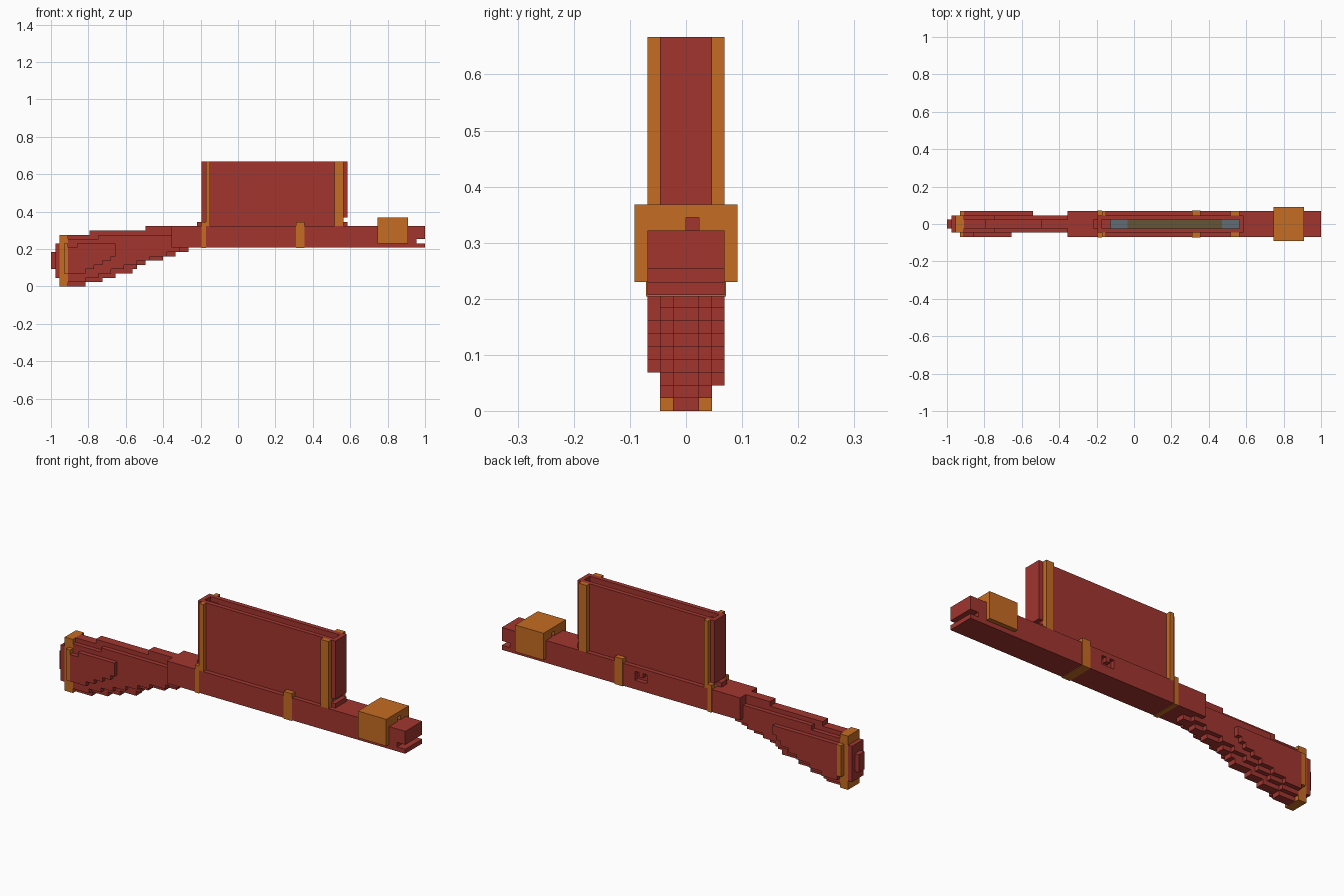
import bpy
import bmesh

cube = bpy.data.objects.get("Cube")
if cube:
    bpy.data.objects.remove(cube, do_unlink=True)

U = 2 / 87      # size of one block
LENGTH = 87


def material(name, rgb):
    mat = bpy.data.materials.new(name)
    mat.use_nodes = True
    colour = (*rgb, 1)
    mat.diffuse_color = colour
    mat.node_tree.nodes["Principled BSDF"].inputs["Base Color"].default_value = colour
    return mat


RED = material("dark red", (.36, .036, .028))
ORANGE = material("burnt orange", (.56, .15, .016))
OLIVE = material("olive brown", (.13, .09, .035))
GREY = material("slate grey", (.12, .15, .17))


def prism(name, mat, outline, y0, y1):
    """Extrude a side outline, in block units, from y0 to y1."""
    bm = bmesh.new()
    verts = [bm.verts.new(((x - LENGTH / 2) * U, y0 * U, z * U)) for x, z in outline]
    face = bm.faces.new(verts)
    new = bmesh.ops.extrude_face_region(bm, geom=[face])["geom"]
    moved = [v for v in new if isinstance(v, bmesh.types.BMVert)]
    bmesh.ops.translate(bm, verts=moved, vec=(0, (y1 - y0) * U, 0))
    bmesh.ops.recalc_face_normals(bm, faces=bm.faces)
    mesh = bpy.data.meshes.new(name)
    bm.to_mesh(mesh)
    bm.free()
    mesh.materials.append(mat)
    obj = bpy.data.objects.new(name, mesh)
    bpy.context.collection.objects.link(obj)
    return obj


def box(name, mat, x0, x1, y0, y1, z0, z1):
    return prism(name, mat, [(x0, z0), (x1, z0), (x1, z1), (x0, z1)], y0, y1)


def pair(name, mat, x0, x1, y0, y1, z0, z1):
    box(name + "_left", mat, x0, x1, y0, y1, z0, z1)
    box(name + "_right", mat, x0, x1, -y1, -y0, z0, z1)


def stairs(start, ends, z, step):
    """Points of a staircase with treads ending at the given x positions."""
    points = []
    for end in ends:
        points += [(start, z), (end, z)]
        start, z = end, z + step
    return points


def stepped(name, mat, x0, low, z_low, high, z_high, y0, y1):
    """Slab with a stepped underside and a stepped top."""
    outline = stairs(x0, low, z_low, 1) + stairs(x0, high, z_high, 1)[::-1]
    prism(name, mat, outline, y0, y1)


# Stock: a core with thinner stepped layers on both sides
stepped("stock_core", RED, 4, [8, 12, 15, 19, 20, 22, 26, 29, 32], 0, [9, 22, 32], 12, -1, 1)
for side, y0, y1 in (("left", 1, 2), ("right", -2, -1)):
    stepped("stock_layer_" + side, RED, 4, [8, 11, 14, 17, 20, 23, 27, 30], 1,
            [11, 30], 11, y0, y1)
stepped("stock_panel_left", RED, 4, [8, 11, 14, 16, 18, 19, 20], 2, [20], 10, 2, 3)
stepped("stock_panel_right", RED, 4, [8, 10, 12, 14, 15], 3, [6, 15], 9, -3, -2)

# Butt band and cap
box("butt_band", ORANGE, 2, 4, -2, 2, 0, 12)
pair("butt_band_side", ORANGE, 3, 4, 2, 3, 3, 10)
box("butt_plate", RED, 1, 2, -2, 2, 2, 10)
box("butt_pad", RED, 0, 1, -1, 1, 4, 8)

# Body with a slotted front end and a recess in its left side
prism("body", RED, [(28, 9), (87, 9), (87, 10), (85, 10), (85, 11), (87, 11),
                    (87, 14), (28, 14)], -3, 2)
box("body_side_rear", RED, 28, 51, 2, 3, 9, 14)
prism("body_side_front", RED, [(54, 9), (87, 9), (87, 10), (85, 10), (85, 11),
                               (87, 11), (87, 14), (54, 14)], 2, 3)
box("body_side_below_recess", RED, 51, 54, 2, 3, 9, 11)
box("body_side_above_recess", RED, 51, 54, 2, 3, 13, 14)
box("recess_catch", RED, 52, 53, 2, 3, 12, 13)

# Orange bands wrapped around the body
E = .12
for name, x0, x1 in (("rear_band", 35, 36), ("middle_band", 57, 59)):
    box(name, ORANGE, x0, x1, -3 - E, 3 + E, 9 - E, 14 + E)
    pair(name + "_tab", ORANGE, x0, x1, 2, 3 + E, 14, 15)

# Front block with a small sight hole
box("front_block", ORANGE, 76, 83, -4, 4, 10, 14)
box("front_block_right", ORANGE, 76, 83, -4, 0, 14, 15)
box("front_block_left", ORANGE, 76, 83, 1, 4, 14, 15)
box("front_block_top", ORANGE, 76, 83, -4, 4, 15, 16)

# Upright holder: base, walls, end plates and orange corner posts
box("holder_base", RED, 34, 69, -1, 1, 14, 15)
pair("holder_base_rail", RED, 36, 69, 1, 2, 14, 15)
pair("holder_wall", RED, 36, 68, 1, 2, 15, 29)
box("holder_rear_plate", RED, 35, 36, -2, 2, 15, 29)
box("holder_front_plate", RED, 68, 69, -2, 2, 16, 29)
pair("rear_post", ORANGE, 36, 37, 2, 3, 14, 29)
pair("front_post", ORANGE, 66, 68, 2, 3, 14, 29)
box("holder_rear_fill", RED, 36, 38, -1, 1, 15, 28)

# Contents seen through the open top
box("contents_middle", OLIVE, 42, 64, -1, 1, 15, 25)
box("contents_rear", GREY, 38, 42, -1, 1, 15, 25)
box("contents_front", GREY, 64, 68, -1, 1, 15, 25)
